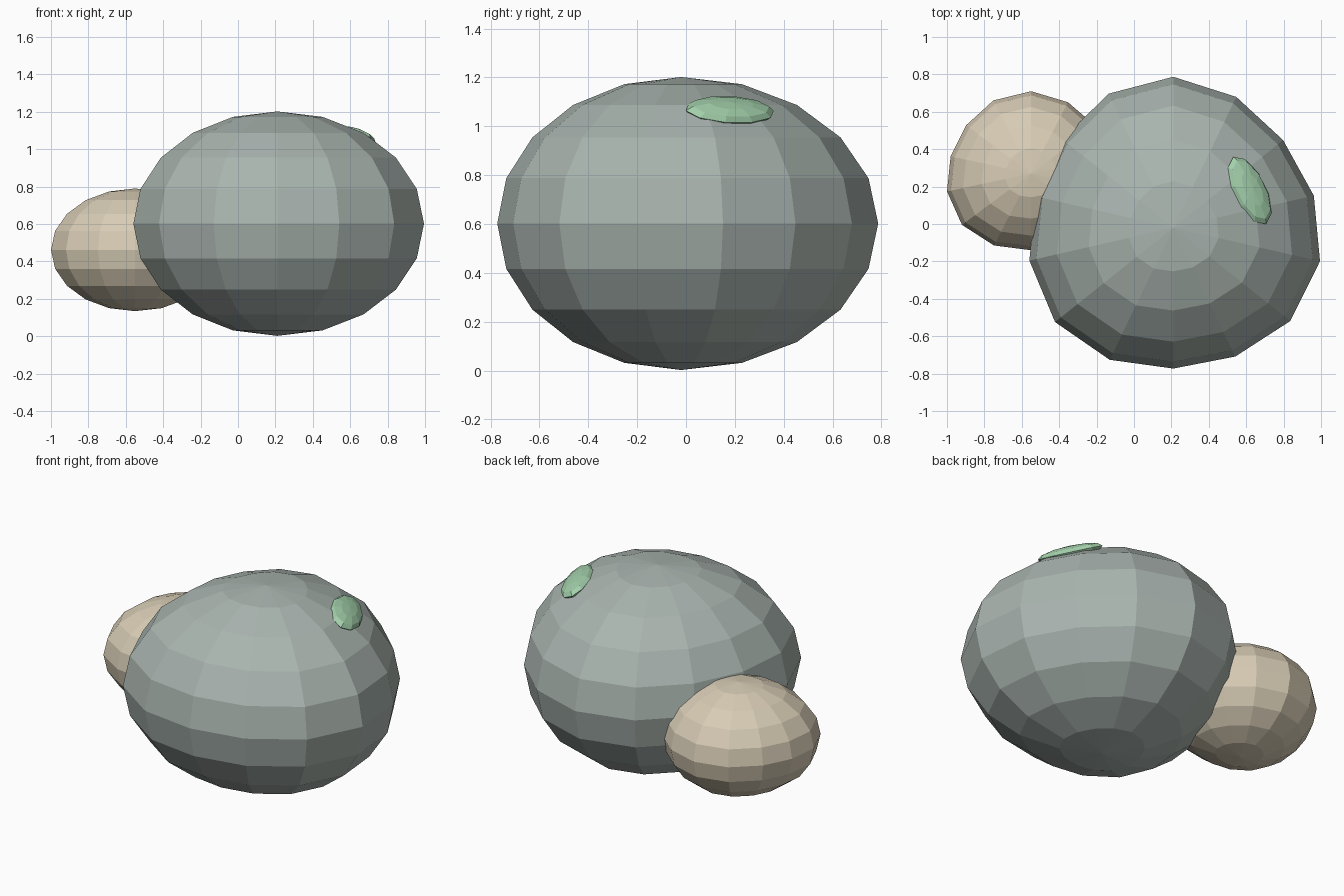
import bpy
from math import sin, cos, atan2, radians
from mathutils import Matrix

if "Cube" in bpy.data.objects:
    bpy.data.objects.remove(bpy.data.objects["Cube"])


def paint(obj, color):
    mat = bpy.data.materials.new(obj.name + "_color")
    mat.diffuse_color = (*color, 1)
    mat.use_nodes = True
    mat.node_tree.nodes["Principled BSDF"].inputs["Base Color"].default_value = mat.diffuse_color
    obj.data.materials.append(mat)


def ball(name, center, radii, color, segments=14, rings=10, wobble=0.0):
    """Flat-faced ellipsoid with an optional three-lobed wobble around z."""
    bpy.ops.mesh.primitive_uv_sphere_add(segments=segments, ring_count=rings, radius=1)
    obj = bpy.context.object
    obj.name = name
    # first vertex column on the x axis
    for v in obj.data.vertices:
        a = atan2(v.co.y, v.co.x)
        k = 1 + wobble * sin(0.35 - 3 * a)
        v.co = (v.co.x * k * radii[0], v.co.y * k * radii[1], v.co.z * radii[2])
    obj.location = center
    paint(obj, color)
    return obj


# Large and small pebbles
BIG = (0.21, -0.02, 0.602)
ball("large_stone", BIG, (0.78, 0.78, 0.6), (0.40, 0.46, 0.43), wobble=0.037)
ball("small_stone", (-0.55, 0.27, 0.462), (0.456, 0.425, 0.328), (0.68, 0.60, 0.46), wobble=0.037)

# Thin moss patch lying on the upper right of the large stone
moss = ball("moss_patch", (0, 0, 0), (0.10, 0.20, 0.04), (0.36, 0.62, 0.40), segments=10, rings=6)
ang, r = radians(26), 0.455
moss.matrix_world = (Matrix.Translation((BIG[0] + r * cos(ang), BIG[1] + r * sin(ang), 1.064))
                     @ Matrix.Rotation(ang, 4, 'Z') @ Matrix.Rotation(radians(30), 4, 'Y'))
